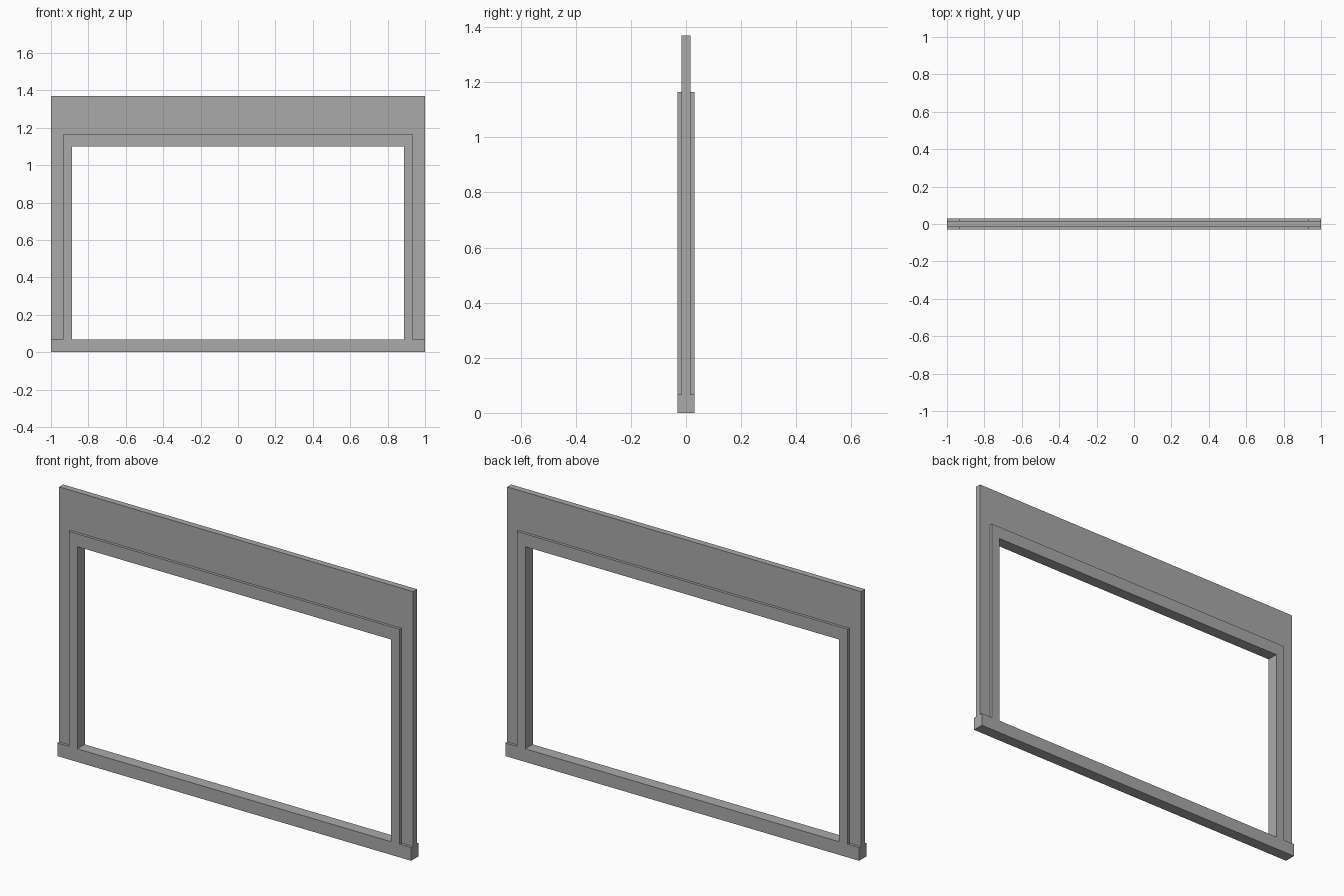
import bpy
import bmesh

cube = bpy.data.objects.get("Cube")
if cube:
    bpy.data.objects.remove(cube, do_unlink=True)

grey = bpy.data.materials.new("plain grey")
grey.use_nodes = True
colour = (0.4, 0.4, 0.4, 1)
grey.diffuse_color = colour
grey.node_tree.nodes["Principled BSDF"].inputs["Base Color"].default_value = colour

# Main dimensions
HALF_WIDTH = 1.0
TRIM_OUTER = 0.935
TRIM_INNER = 0.887
SILL_TOP = 0.067
OPENING_TOP = 1.10
LINTEL_TOP = 1.165
HEIGHT = 1.37
PANEL_Y = 0.016
TRIM_Y = 0.03


def finish(name, bm):
    bmesh.ops.recalc_face_normals(bm, faces=bm.faces)
    mesh = bpy.data.meshes.new(name)
    bm.to_mesh(mesh)
    bm.free()
    mesh.materials.append(grey)
    obj = bpy.data.objects.new(name, mesh)
    bpy.context.collection.objects.link(obj)
    return obj


def extrude_profile(name, outline, half_depth):
    """Extrude an x-z outline through the thickness of the wall."""
    bm = bmesh.new()
    face = bm.faces.new([bm.verts.new((x, -half_depth, z)) for x, z in outline])
    result = bmesh.ops.extrude_face_region(bm, geom=[face])
    moved = [v for v in result["geom"] if isinstance(v, bmesh.types.BMVert)]
    bmesh.ops.translate(bm, verts=moved, vec=(0, 2 * half_depth, 0))
    return finish(name, bm)


def block(name, x0, x1, z0, z1, half_depth):
    return extrude_profile(name, [(x0, z0), (x1, z0), (x1, z1), (x0, z1)], half_depth)


# Thin wall panel wrapping over the opening
right_half = [(HALF_WIDTH, HEIGHT), (HALF_WIDTH, SILL_TOP),
              (TRIM_OUTER, SILL_TOP), (TRIM_OUTER, LINTEL_TOP)]
left_half = [(-x, z) for x, z in reversed(right_half)]
extrude_profile("wall_panel", right_half + left_half, PANEL_Y)

# Thicker sill and lintel
block("sill", -HALF_WIDTH, HALF_WIDTH, 0, SILL_TOP, TRIM_Y)
block("lintel", -TRIM_OUTER, TRIM_OUTER, OPENING_TOP, LINTEL_TOP, TRIM_Y)

# Side posts
for name, side in (("left_post", 1), ("right_post", -1)):
    block(name, side * TRIM_INNER, side * TRIM_OUTER, SILL_TOP, OPENING_TOP, TRIM_Y)
